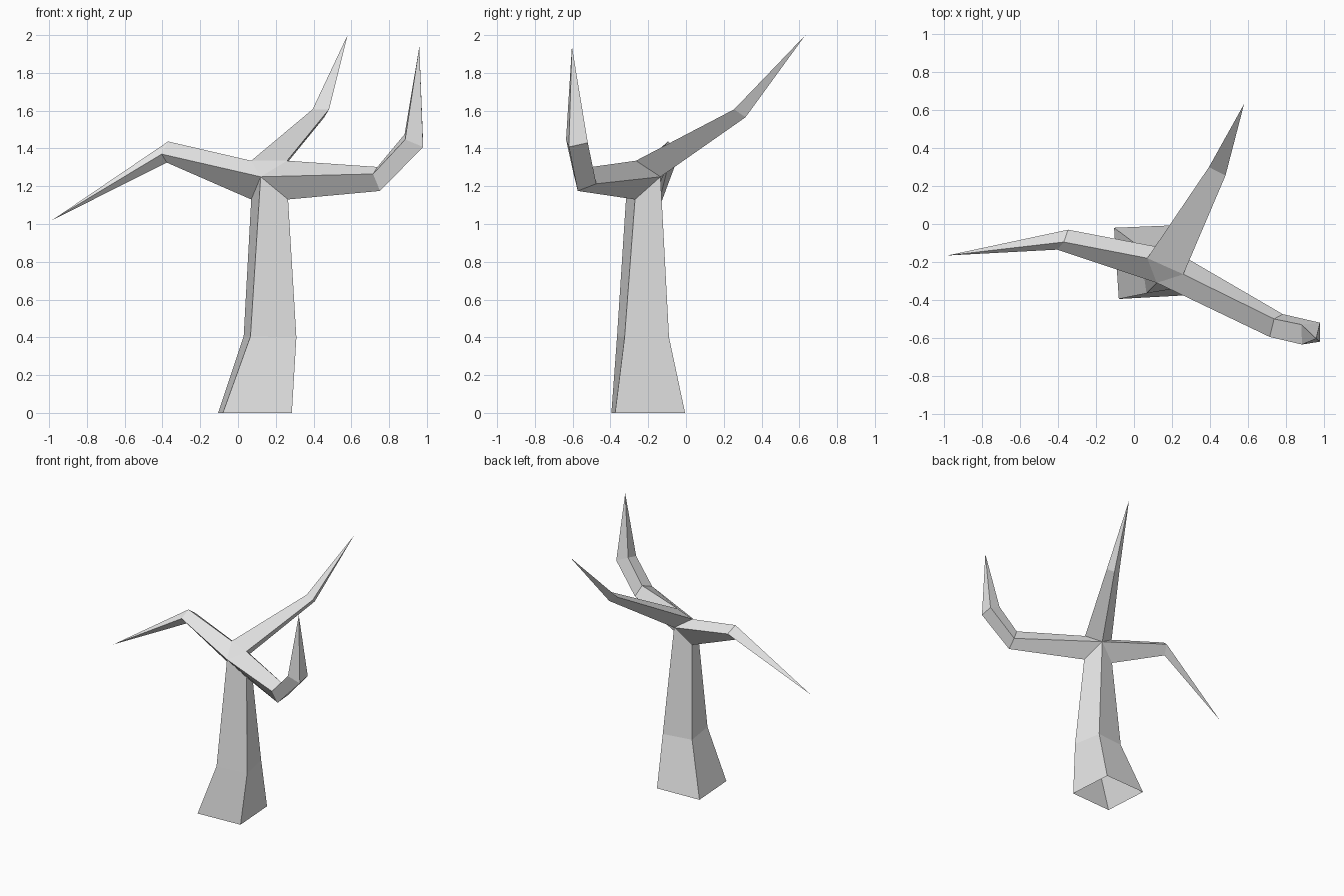
import bpy
import bmesh

default_cube = bpy.data.objects.get("Cube")
if default_cube:
    bpy.data.objects.remove(default_cube, do_unlink=True)


def make_material(name, colour):
    material = bpy.data.materials.new(name)
    material.use_nodes = True
    material.diffuse_color = colour
    shader = next(n for n in material.node_tree.nodes if n.type == 'BSDF_PRINCIPLED')
    shader.inputs["Base Color"].default_value = colour
    return material


bark = make_material("bark grey", (0.8, 0.8, 0.8, 1))


def loft(name, rings, tip=None):
    """Join rings of corners, counter-clockwise seen from the end, with an optional pointed tip."""
    bm = bmesh.new()
    loops = [[bm.verts.new(corner) for corner in ring] for ring in rings]
    for lower, upper in zip(loops, loops[1:]):
        for i in range(len(lower)):
            j = (i + 1) % len(lower)
            bm.faces.new((lower[i], lower[j], upper[j], upper[i]))
    if tip:
        point = bm.verts.new(tip)
        last = loops[-1]
        for i in range(len(last)):
            bm.faces.new((last[i], last[(i + 1) % len(last)], point))
    elif len(loops) == 1:
        bm.faces.new(loops[0])
    mesh = bpy.data.meshes.new(name)
    bm.to_mesh(mesh)
    bm.free()
    mesh.materials.append(bark)
    part = bpy.data.objects.new(name, mesh)
    bpy.context.collection.objects.link(part)
    return part


# Shared corners of the fork, where the trunk splits into three branches
fork_low_right = (0.07, -0.175, 1.13)
fork_low_left = (0.265, -0.27, 1.13)
fork_front = (0.12, -0.31, 1.25)
fork_back = (0.2, -0.135, 1.25)
fork_top_right = (0.07, -0.18, 1.335)
fork_top_left = (0.26, -0.265, 1.335)

# Four-sided trunk, flared and open at the foot
loft("trunk", [
    [(-0.105, -0.02, 0), (-0.08, -0.395, 0), (0.285, -0.375, 0), (0.26, -0.005, 0)],
    [(0.03, -0.12, 0.405), (0.066, -0.365, 0.405), (0.309, -0.325, 0.4), (0.268, -0.09, 0.4)],
    [fork_low_right, fork_front, fork_low_left, fork_back],
])

# Small triangle closing the fork between the branches
loft("fork_cap", [[fork_top_right, fork_front, fork_top_left]])

# Branch that rises a little, then droops to a point
loft("right_branch", [
    [fork_top_right, fork_back, fork_low_right, fork_front],
    [(-0.37, -0.095, 1.437), (-0.347, -0.03, 1.385), (-0.377, -0.09, 1.325), (-0.404, -0.135, 1.37)],
], tip=(-0.985, -0.166, 1.02))

# Branch that reaches forward and bends straight up
loft("left_branch", [
    [fork_top_left, fork_front, fork_low_left, fork_back],
    [(0.738, -0.5, 1.302), (0.715, -0.595, 1.265), (0.752, -0.573, 1.175), (0.784, -0.475, 1.213)],
    [(0.882, -0.53, 1.475), (0.885, -0.635, 1.447), (0.98, -0.62, 1.408), (0.98, -0.52, 1.43)],
], tip=(0.96, -0.604, 1.94))

# Three-sided branch climbing to the back
loft("back_branch", [
    [fork_top_right, fork_top_left, fork_back],
    [(0.395, 0.3, 1.607), (0.482, 0.255, 1.607), (0.457, 0.315, 1.565)],
], tip=(0.58, 0.632, 2.0))
